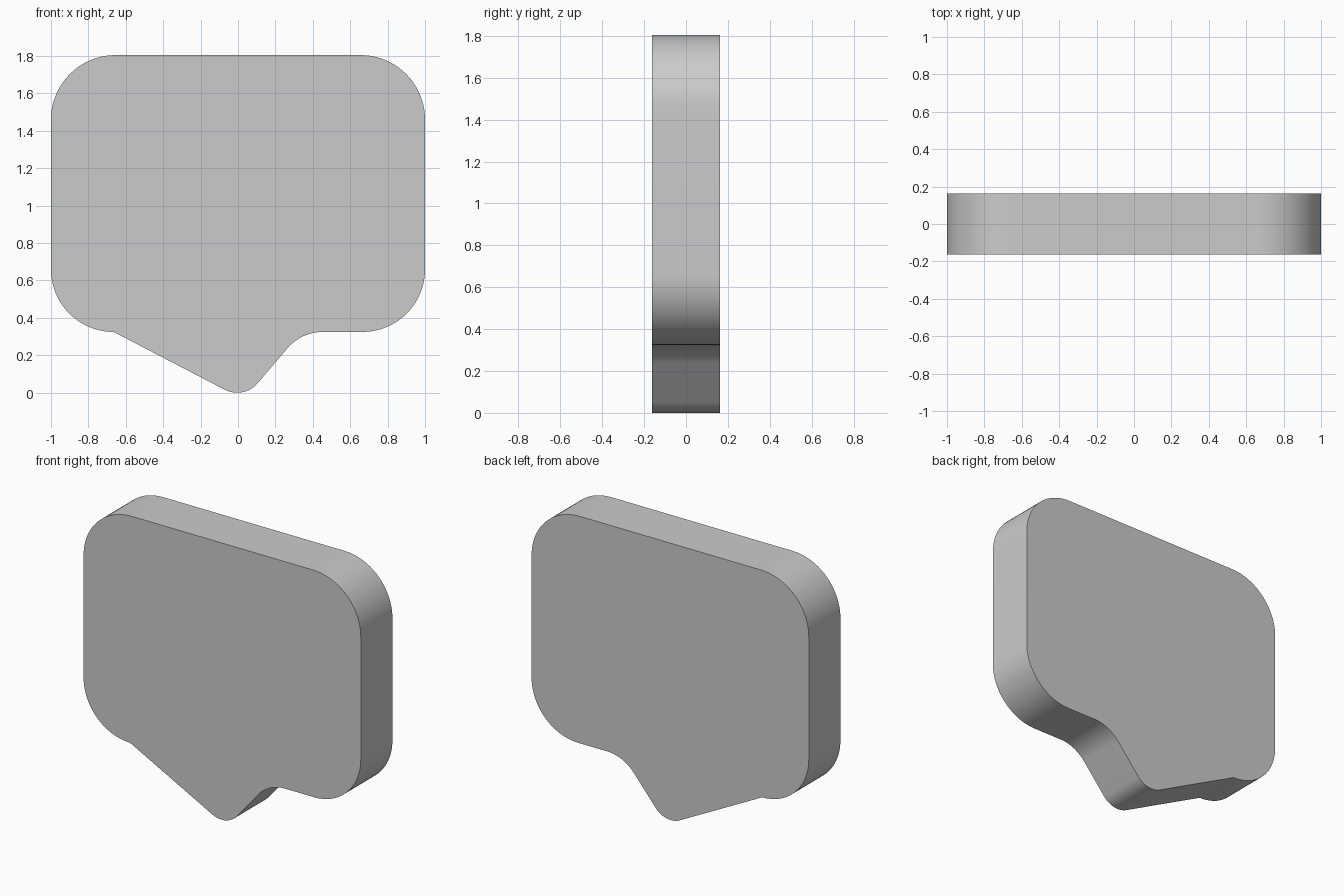
import bpy, bmesh, math
from mathutils import Vector

if "Cube" in bpy.data.objects:
    bpy.data.objects.remove(bpy.data.objects["Cube"])

HALF_DEPTH = 0.163
STEPS = 20


def fillet(prev, cur, nxt, r):
    """Points of a circular arc rounding the corner at cur."""
    if r == 0:
        return [cur]
    a, b = (prev - cur).normalized(), (nxt - cur).normalized()
    half = a.angle(b) / 2
    t = r / math.tan(half)
    start, end = cur + a * t, cur + b * t
    centre = cur + (a + b).normalized() * (r / math.sin(half))
    sweep = math.pi - 2 * half
    u, v = start - centre, end - centre
    return [centre + (u * math.sin(sweep * (1 - k / STEPS)) + v * math.sin(sweep * k / STEPS))
            / math.sin(sweep) for k in range(STEPS + 1)]


# Outline corners: x, z, rounding radius (counter-clockwise seen from the front)
corners = [
    (-1, 1.805, 0.345), (-1, 0.325, 0.335),    # left side
    (-0.665, 0.325, 0),                        # crease where the tail starts
    (0.03, -0.031, 0.144),                     # tail tip
    (0.34, 0.325, 0.25),                       # concave blend into the body
    (1, 0.325, 0.335), (1, 1.805, 0.345),      # right side
]
pts = [Vector((x, z)) for x, z, _ in corners]
outline = []
for i, (_, _, r) in enumerate(corners):
    outline += fillet(pts[i - 1], pts[i], pts[(i + 1) % len(pts)], r)
low = min(p.y for p in outline)

# Drop joints where neighbouring arcs meet, and rest the tip on the ground
outline = [p for i, p in enumerate(outline) if (p - outline[i - 1]).length > 1e-4]

# Extruded speech bubble
bm = bmesh.new()
face = bm.faces.new([bm.verts.new((p.x, -HALF_DEPTH, max(p.y - low, 0) if p.y < 0.1 else p.y))
                     for p in outline])
ext = bmesh.ops.extrude_face_region(bm, geom=[face], use_keep_orig=True)
bmesh.ops.translate(bm, vec=(0, 2 * HALF_DEPTH, 0),
                    verts=[g for g in ext["geom"] if isinstance(g, bmesh.types.BMVert)])
bmesh.ops.recalc_face_normals(bm, faces=bm.faces)
mesh = bpy.data.meshes.new("speech_bubble")
bm.to_mesh(mesh)
bm.free()

bubble = bpy.data.objects.new("speech_bubble", mesh)
bpy.context.collection.objects.link(bubble)
bpy.context.view_layer.objects.active = bubble
bubble.select_set(True)
bpy.ops.object.shade_smooth_by_angle(angle=math.radians(18))
